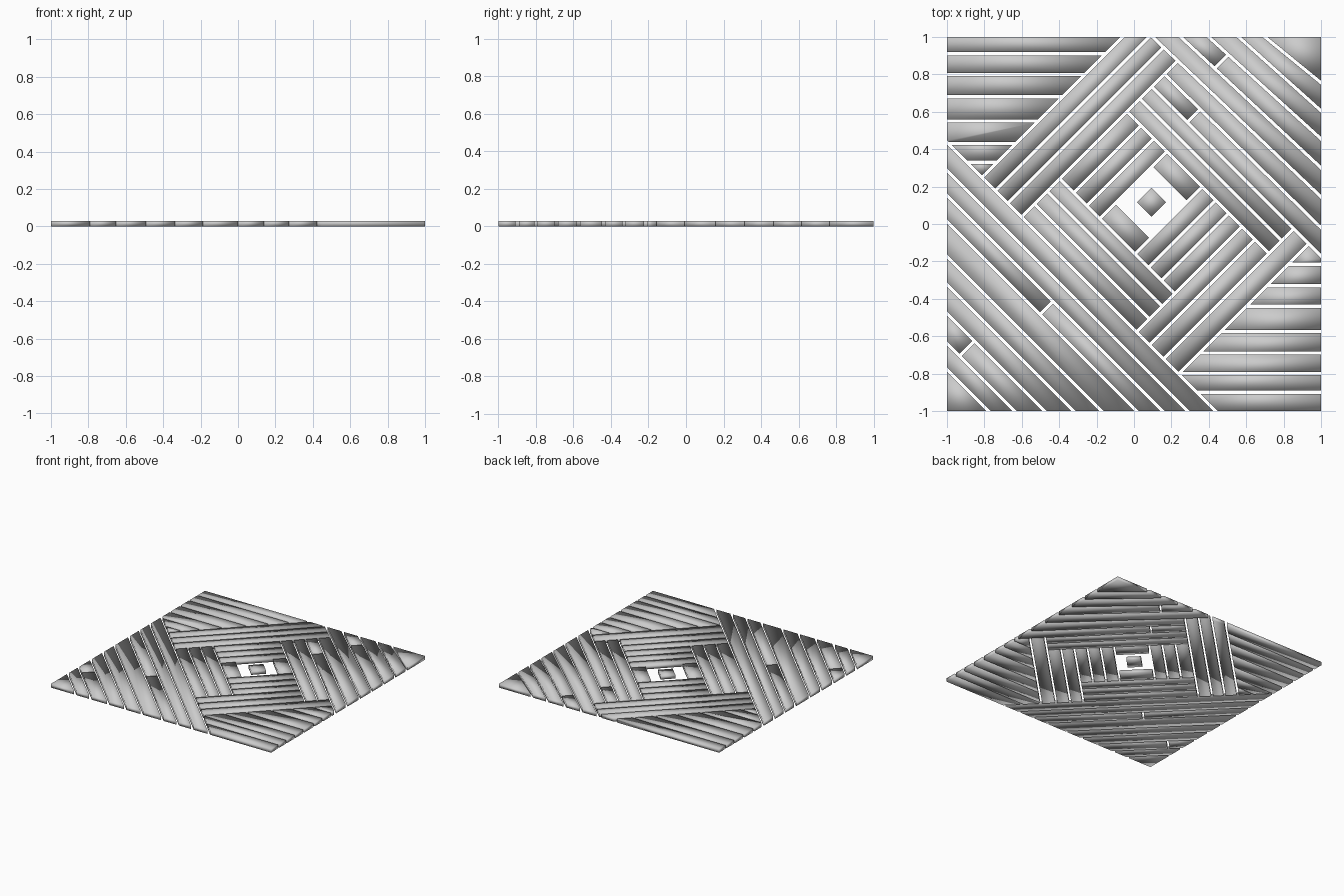
import bpy, bmesh
from mathutils import Vector

if "Cube" in bpy.data.objects:
    bpy.data.objects.remove(bpy.data.objects["Cube"])

THICK = 0.03   # panel thickness
GAP = 0.017    # slit width


# Slit lines stored as (nx, ny, d): nx*x + ny*y = d
def A(a):
    return (1, 1, a)            # "\" diagonal, x + y = a


def B(b):
    return (-1, 1, b)           # "/" diagonal, y - x = b


def H(y):
    return (0, 1, y)            # horizontal


def T(xt, yr):                  # from top edge (xt, 1) to right edge (1, yr)
    nx, ny = 1 - yr, 1 - xt
    return (nx, ny, nx * xt + ny)


def neg(p):
    return (-p[0], -p[1], -p[2])


def piece(name, planes, hole=0):
    """Cut a 2x2 sheet down to the given half planes, then thicken it."""
    bm = bmesh.new()
    bmesh.ops.create_grid(bm, x_segments=1, y_segments=1, size=1)
    for nx, ny, d in planes:
        n = Vector((nx, ny, 0))
        d /= n.length
        n.normalize()
        bmesh.ops.bisect_plane(bm, geom=bm.verts[:] + bm.edges[:] + bm.faces[:],
                               plane_co=n * (d + GAP / 2), plane_no=n, clear_inner=True)
    if not bm.faces:
        bm.free()
        return
    if hole:
        face = bm.faces[:]
        bmesh.ops.inset_region(bm, faces=face, thickness=hole, use_even_offset=True)
        bmesh.ops.delete(bm, geom=face, context='FACES')
    ext = bmesh.ops.extrude_face_region(bm, geom=bm.faces[:], use_keep_orig=True)
    top = [v for v in ext['geom'] if isinstance(v, bmesh.types.BMVert)]
    bmesh.ops.translate(bm, verts=top, vec=(0, 0, THICK))
    bmesh.ops.recalc_face_normals(bm, faces=bm.faces[:])
    for f in bm.faces:
        f.smooth = True
    me = bpy.data.meshes.new(name)
    bm.to_mesh(me)
    bm.free()
    bpy.context.collection.objects.link(bpy.data.objects.new(name, me))


def strips(name, lines, ends=(), splits={}):
    """Bars between consecutive lines; splits cuts a bar in two at a given b."""
    for i, (lo, hi) in enumerate(zip(lines, lines[1:])):
        planes = list(ends)
        if lo:
            planes.append(lo)
        if hi:
            planes.append(neg(hi))
        if i in splits:
            s = B(splits[i])
            piece(f"{name}_{i}_upper", planes + [s])
            piece(f"{name}_{i}_lower", planes + [neg(s)])
        else:
            piece(f"{name}_{i}", planes)


LEFT, RIGHT = A(-0.565), A(0.83)
TOP, BOTTOM = B(1.06), B(-1.04)
EDGE = T(0.10, 0.145)

# Corner bars, lower left and upper right
strips("lower_left_bar", [None] + [A(a) for a in
       (-1.778, -1.639, -1.479, -1.324, -1.174, -0.987, -0.848, -0.714)] + [LEFT],
       splits={2: 0.228, 6: 0.018})
strips("upper_right_bar", [EDGE, T(.25, .30), T(.40, .455), T(.56, .605), T(.70, .755), None],
       splits={1: 0.40})

# Horizontal corner bars, upper left and lower right
strips("upper_left_slat", [None] + [H(y) for y in (.33, .43, .55, .68, .80, .91)] + [None],
       [LEFT, TOP])
strips("lower_right_slat", [None] + [H(y) for y in
       (-.90, -.80, -.69, -.575, -.44, -.33, -.215)] + [None],
       [LEFT, neg(RIGHT), neg(BOTTOM)])

# Outer diamond frame
strips("outer_top_bar", [B(.64), B(.785), B(.92), TOP], [LEFT, neg(EDGE)])
strips("outer_right_bar", [RIGHT, T(-.04, -.02), EDGE], [neg(B(.64))], {0: 0.26})
strips("middle_right_bar", [A(.565), A(.70), RIGHT], [neg(B(.64)), B(-.88)])
strips("outer_bottom_bar", [BOTTOM, B(-.88)], [LEFT, neg(RIGHT)])
strips("middle_bottom_bar", [B(-.88), B(-.73), B(-.59)], [LEFT, neg(A(.565))])
strips("middle_left_bar", [LEFT, A(-.425), A(-.29), A(-.155)], [B(-.59), neg(B(.64))])

# Inner diamond bars
inner = [A(-.155), neg(A(.565))]
strips("inner_top_bar", [B(.21), B(.35), B(.49), B(.64)], inner)
strips("inner_bottom_bar", [B(-.59), B(-.45), B(-.31), B(-.165)], inner)
mid = [B(-.165), neg(B(.21))]
strips("inner_left_bar", [A(-.155), A(.02)], mid)
strips("inner_right_bar", [A(.395), A(.565)], mid)

# Centre ring and core
piece("centre_ring", mid + [A(.02), neg(A(.395))], hole=0.055)
piece("centre_core", [A(.12), neg(A(.30)), B(-.068), neg(B(.112))])
